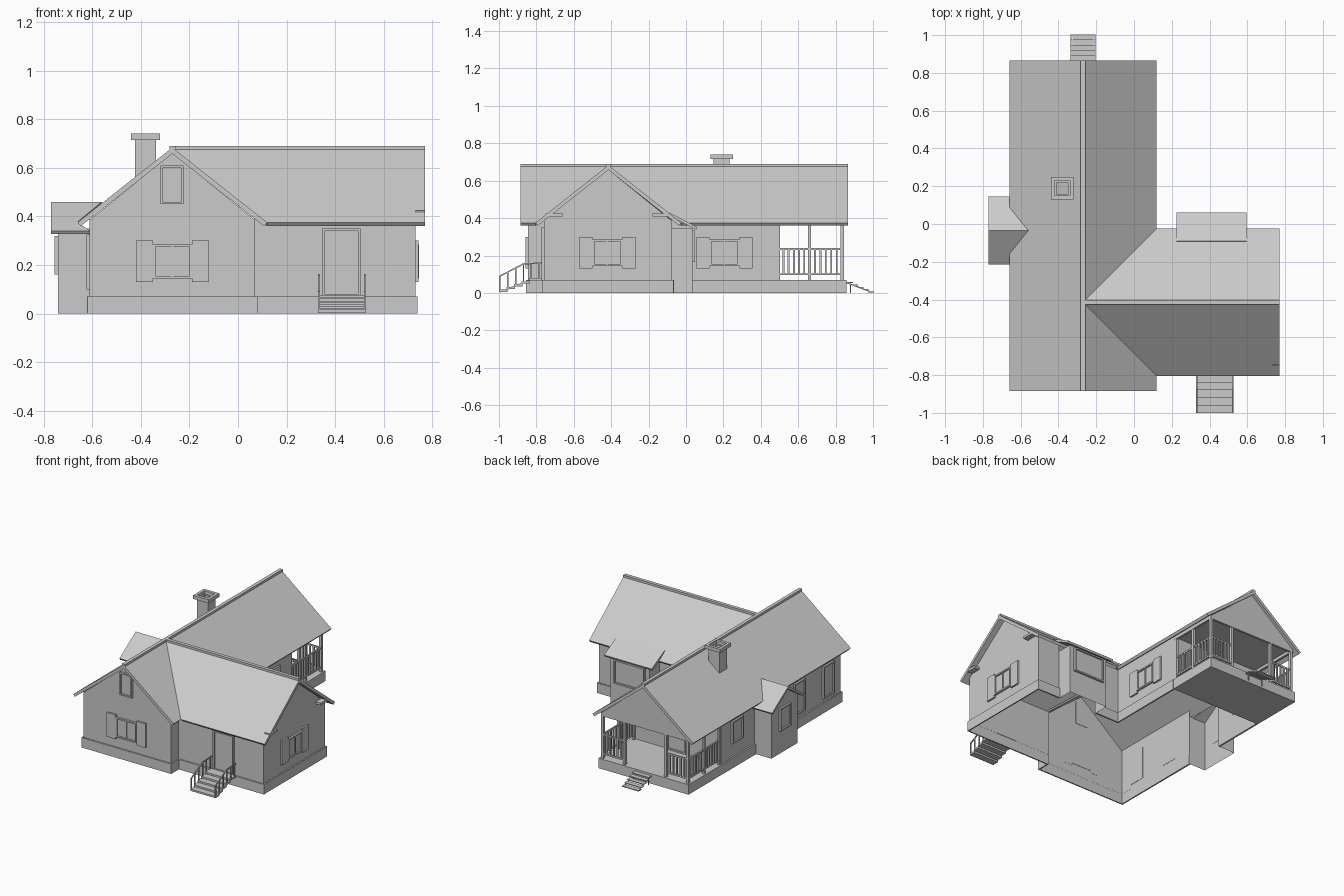
import bpy, bmesh
from math import radians
from mathutils import Matrix, Vector

if "Cube" in bpy.data.objects:
    bpy.data.objects.remove(bpy.data.objects["Cube"])


def finish(name, bm, thick=0, offset=-1):
    bmesh.ops.recalc_face_normals(bm, faces=bm.faces)
    me = bpy.data.meshes.new(name)
    bm.to_mesh(me)
    bm.free()
    ob = bpy.data.objects.new(name, me)
    bpy.context.collection.objects.link(ob)
    if thick:
        m = ob.modifiers.new("thickness", 'SOLIDIFY')
        m.thickness, m.offset = thick, offset
    return ob


def boxes(name, items, M=Matrix()):
    bm = bmesh.new()
    for x0, x1, y0, y1, z0, z1 in items:
        T = Matrix.Translation(((x0+x1)/2, (y0+y1)/2, (z0+z1)/2))
        S = Matrix.Diagonal((x1-x0, y1-y0, z1-z0, 1))
        bmesh.ops.create_cube(bm, size=1, matrix=M @ T @ S)
    return finish(name, bm)


def bars(name, segments, w=.008):
    bm = bmesh.new()
    for a, b in segments:
        a, b = Vector(a), Vector(b)
        d = b - a
        R = d.to_track_quat('Z', 'Y').to_matrix().to_4x4()
        S = Matrix.Diagonal((w, w, d.length, 1))
        bmesh.ops.create_cube(bm, size=1, matrix=Matrix.Translation((a+b)/2) @ R @ S)
    return finish(name, bm)


def strip(name, path, z0, z1, thick=0):
    bm = bmesh.new()
    lo = [bm.verts.new((x, y, z0)) for x, y in path]
    hi = [bm.verts.new((x, y, z1)) for x, y in path]
    for i in range(len(path)-1):
        bm.faces.new((lo[i], lo[i+1], hi[i+1], hi[i]))
    return finish(name, bm, thick, 0)


def sheet(name, pts, thick=0):
    bm = bmesh.new()
    f = bm.faces.new([bm.verts.new(p) for p in pts])
    f.normal_update()
    ob = finish(name, bm)
    if thick:
        # slab grows downwards from the sheet
        me = ob.data
        if me.polygons[0].normal.z < 0:
            me.flip_normals()
        m = ob.modifiers.new("thickness", 'SOLIDIFY')
        m.thickness, m.offset = thick, -1
    return ob


def window(name, loc, angle, w, z0, z1, shutters=False, mullion=True):
    # local x runs along the wall, local -y points outwards
    M = Matrix.Translation((loc[0], loc[1], 0)) @ Matrix.Rotation(radians(angle), 4, 'Z')
    h, t = w/2, .01
    items = [(-h, -h+t, -.014, .002, z0, z1), (h-t, h, -.014, .002, z0, z1),
             (-h+t, h-t, -.014, .002, z0, z0+t), (-h+t, h-t, -.014, .002, z1-t, z1),
             (-h+t, h-t, -.004, .002, z0+t, z1-t)]
    if mullion:
        items.append((-.004, .004, -.01, 0, z0+t, z1-t))
    boxes(name, items, M)
    if shutters:
        boxes(name + "_shutters", [(s*(h+.035)-.035, s*(h+.035)+.035, -.012, .001, z0-.015, z1+.015)
                                   for s in (-1, 1)], M)


RZ, EZ, T = .683, .375, .02

# walls
strip("house_walls", [(.26, -.075), (.07, -.075), (.07, .485), (-.61, .485), (-.61, .11)], .07, .39)
strip("front_walls", [(-.61, -.18), (-.61, -.845), (.07, -.845), (.07, -.76), (.73, -.76),
                      (.73, -.075), (.56, -.075)], .07, .39)
strip("bay_walls", [(.56, -.075), (.56, .035), (.26, .035), (.26, -.075)], 0, .345)
strip("side_bump_walls", [(-.61, .11), (-.74, .11), (-.74, -.18), (-.61, -.18)], 0, .35)

# gable triangles
for nm, y in (("front_gable", -.845), ("back_gable", .845)):
    sheet(nm, [(-.61, y, .385), (.07, y, .385), (-.27, y, .66)])
sheet("right_gable", [(.73, -.76, .385), (.73, -.075, .385), (.73, -.4175, .66)])
sheet("bump_gable", [(-.74, -.18, .35), (-.74, .11, .35), (-.74, -.035, .445)])

# foundation
strip("left_foundation", [(-.615, .485), (-.615, .11)], 0, .07, .012)
strip("front_foundation", [(-.615, -.18), (-.615, -.85), (.075, -.85), (.075, -.765), (.735, -.765),
                           (.735, -.07), (.56, -.07)], 0, .07, .012)
strip("back_foundation", [(.26, -.07), (.075, -.07), (.075, .485)], 0, .07, .012)

# main roof, right slope notched for the cross wing
sheet("main_roof_left", [(-.27, -.885, RZ), (-.27, .865, RZ), (-.66, .865, EZ), (-.66, -.885, EZ)], T)
sheet("main_roof_right", [(-.27, -.885, RZ), (.12, -.885, EZ), (.12, -.805, EZ), (-.27, -.415, RZ),
                          (.12, -.025, EZ), (.12, .865, EZ), (-.27, .865, RZ)], T)
for nm, y in (("front", -.805), ("back", -.025)):
    sheet("cross_roof_" + nm, [(-.27, -.415, RZ), (.77, -.415, RZ), (.77, y, EZ), (.12, y, EZ)], T)
boxes("ridge_caps", [(-.282, -.258, -.885, .865, RZ-.008, .69), (-.27, .77, -.427, -.403, RZ-.008, .69)])
sheet("bay_roof", [(.225, -.09, .43), (.595, -.09, .43), (.595, .06, .352), (.225, .06, .352)], .015)
for nm, s in (("back", 1), ("front", -1)):
    sheet("bump_roof_" + nm, [(-.77, -.035, .46), (-.56, -.035, .46), (-.66, -.035+s*.125, .377),
                              (-.61, -.035+s*.18, .34), (-.77, -.035+s*.18, .34)], .015)
boxes("gable_returns", [(.73, .768, y, y+.09, .408, .424) for y in (-.75, -.18)])

# chimney, hollow cap
cx, cy = -.38, .19
def ring(o, i, z0, z1):
    return [(cx-o, cx+o, cy-o, cy-i, z0, z1), (cx-o, cx+o, cy+i, cy+o, z0, z1),
            (cx-o, cx-i, cy-i, cy+i, z0, z1), (cx+i, cx+o, cy-i, cy+i, z0, z1)]
boxes("chimney", ring(.043, .03, .54, .715))
boxes("chimney_cap", ring(.06, .04, .715, .74))

# windows and doors
window("front_window", (-.27, -.845), 0, .16, .145, .285, True)
window("attic_window", (-.272, -.845), 0, .095, .45, .61, False, False)
window("right_window", (.73, -.42), 90, .16, .145, .285, True)
window("yard_window", (.07, .205), 90, .16, .145, .285, True)
window("bay_window", (.41, .035), 180, .24, .165, .335, False, False)
window("bump_window", (-.74, -.035), -90, .12, .16, .32, False, False)
for i, (y, z0) in enumerate(((-.7, .1), (-.38, .1), (.31, .17))):
    window(f"left_window_{i}", (-.61, y), -90, .12, z0, .325, False, False)
window("front_door", (.425, -.76), 0, .16, .07, .35, False, False)
window("porch_door", (-.27, .485), 180, .15, .07, .35, False, False)

# porch base, ceiling, beams and posts
boxes("porch_base", [(-.62, .08, .485, .857, 0, .07)])
boxes("porch_ceiling", [(-.61, .07, .485, .845, .385, .39)])
boxes("porch_beams", [(-.61, .07, .83, .845, .365, .39), (-.61, -.595, .485, .83, .365, .39),
                      (.055, .07, .485, .83, .365, .39)])
posts = [(x, .835) for x in (-.6, -.43, -.11, .06)] + [(x, y) for x in (-.6, .06) for y in (.493, .66)]
boxes("porch_posts", [(x-.009, x+.009, y-.009, y+.009, .07, .385) for x, y in posts])

# porch railing
segs = []
spans = [((x, y0), (x, y1)) for x in (-.6, .06) for y0, y1 in ((.493, .66), (.66, .835))]
spans += [((x0, .835), (x1, .835)) for x0, x1 in ((-.6, -.43), (-.11, .06))]
for (ax, ay), (bx, by) in spans:
    for z in (.1, .235):
        segs.append(((ax, ay, z), (bx, by, z)))
    for k in range(1, 6):
        px, py = ax+(bx-ax)*k/6, ay+(by-ay)*k/6
        segs.append(((px, py, .1), (px, py, .235)))
bars("porch_railing", segs, .01)

# front steps with side rails
boxes("front_steps", [(.33, .525, -1+.04*i, -.955+.04*i if i < 4 else -.77, .005+.015*i, .017+.015*i)
                      for i in range(5)])
segs = []
for x in (.333, .522):
    segs += [((x, -.998, .088), (x, -.87, .155)), ((x, -.87, .155), (x, -.77, .16)),
             ((x, -.995, .005), (x, -.84, .065))]
    for k in range(6):
        y = -.995+.042*k
        segs.append(((x, y, min(.01+.35*(y+1), .07)), (x, y, min(.088+.53*(y+1), .158))))
bars("front_step_rails", segs, .007)

# open back steps
boxes("back_steps", [(-.335, -.205, .86+.028*i, .892+.028*i, .052-.0125*i, .058-.0125*i) for i in range(5)])
segs = [((x, .857, .055), (x, .995, .003)) for x in (-.325, -.215)]
segs += [((x, .88, 0), (x, .88, .05)) for x in (-.325, -.215)]
bars("back_step_stringers", segs, .006)
